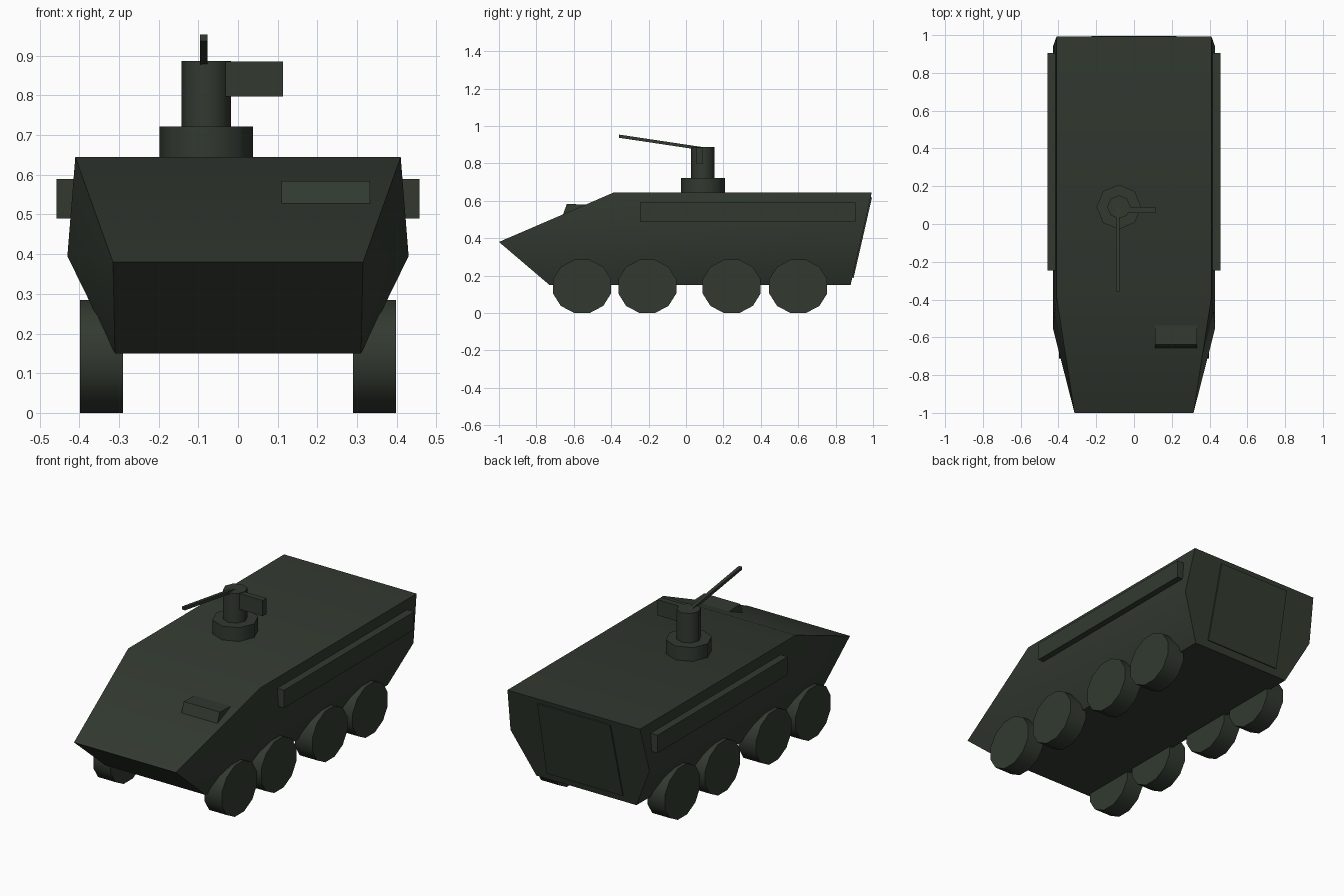
import bpy, bmesh, math
from mathutils import Vector

if "Cube" in bpy.data.objects:
    bpy.data.objects.remove(bpy.data.objects["Cube"])

green = bpy.data.materials.new("dark olive green")
green.diffuse_color = (0.032, 0.042, 0.030, 1)
green.use_nodes = True
green.node_tree.nodes["Principled BSDF"].inputs["Base Color"].default_value = green.diffuse_color


def make(name, verts, faces, smooth=None):
    me = bpy.data.meshes.new(name)
    bm = bmesh.new()
    vs = [bm.verts.new(v) for v in verts]
    for f in faces:
        bm.faces.new([vs[i] for i in f])
    bmesh.ops.recalc_face_normals(bm, faces=bm.faces)
    bm.to_mesh(me)
    bm.free()
    me.materials.append(green)
    ob = bpy.data.objects.new(name, me)
    bpy.context.collection.objects.link(ob)
    if smooth:
        bpy.ops.object.select_all(action='DESELECT')
        bpy.context.view_layer.objects.active = ob
        ob.select_set(True)
        bpy.ops.object.shade_smooth_by_angle(angle=math.radians(smooth))
    return ob


def prism(name, ring, offset, smooth=None):
    """Extrude a closed outline along an offset vector."""
    n = len(ring)
    a = [Vector(p) for p in ring]
    b = [p + Vector(offset) for p in a]
    faces = [range(n), range(n, 2 * n)]
    faces += [(i, (i + 1) % n, n + (i + 1) % n, n + i) for i in range(n)]
    return make(name, a + b, faces, smooth)


def box(name, x0, x1, y0, y1, z0, z1):
    return prism(name, [(x0, y0, z0), (x1, y0, z0), (x1, y1, z0), (x0, y1, z0)],
                 (0, 0, z1 - z0))


# Hull: right-hand points, mirrored to the left
half = [(0.315, -1.0, 0.38),     # 0 nose
        (0.41, -0.385, 0.645),   # 1 roof front
        (0.41, 0.993, 0.645),    # 2 roof back
        (0.43, 0.937, 0.395),    # 3 belt back
        (0.31, 0.88, 0.15),      # 4 floor back
        (0.31, -0.73, 0.15),     # 5 floor front
        (0.43, -0.55, 0.395)]    # 6 belt front
verts = half + [(-x, y, z) for x, y, z in half]
side = [(0, 6, 1), (1, 6, 3, 2), (6, 5, 4, 3), (0, 5, 6)]
faces = side + [tuple(i + 7 for i in f) for f in side]
faces += [(0, 1, 8, 7), (1, 2, 9, 8), (4, 5, 12, 11), (5, 0, 7, 12),
          (2, 3, 4, 11, 10, 9)]
make("hull", verts, faces, 35)

# Rear door plate, lying on the sloped back
def back_y(z):
    return 0.88 + (z - 0.15) * 0.113 / 0.495

prism("rear_door", [(-0.225, back_y(0.62) - 0.002, 0.62), (0.225, back_y(0.62) - 0.002, 0.62),
                    (0.235, back_y(0.19) - 0.002, 0.19), (-0.235, back_y(0.19) - 0.002, 0.19)],
      (0, 0.009, -0.002))

# Wheels and side storage rails on both sides
for s, tag in ((1, "right"), (-1, "left")):
    box("side_rail_" + tag, *sorted((s * 0.40, s * 0.457)), -0.245, 0.905, 0.49, 0.59)
    for k, yc in enumerate((-0.556, -0.207, 0.244, 0.60)):
        c = math.cos(math.radians(15))
        ring = []
        for i in range(12):
            a = math.radians(15 + 30 * i)
            ring.append((s * 0.29, yc + 0.155 / c * math.cos(a),
                         0.1425 + 0.1425 / c * math.sin(a)))
        prism(f"wheel_{tag}_{k + 1}", ring, (s * 0.108, 0, 0), 35)


# Turret ring and gun post, both eight-sided
def post(name, r, z0, z1):
    ring = [(-0.08 + r * math.cos(i * math.pi / 4),
             0.09 + r * math.sin(i * math.pi / 4), z0) for i in range(8)]
    return prism(name, ring, (0, 0, z1 - z0), 46)

post("turret_ring", 0.118, 0.63, 0.722)
post("gun_post", 0.062, 0.70, 0.887)

# Sight box beside the post, and the raised barrel
box("sight_box", -0.06, 0.113, 0.057, 0.09, 0.797, 0.885)
prism("gun_barrel", [(-0.096, 0.09, 0.870), (-0.077, 0.09, 0.870),
                     (-0.077, 0.09, 0.887), (-0.096, 0.09, 0.887)],
      (0, -0.448, 0.067))

# Driver's vision block on the sloped front
prism("vision_block", [(0.11, -0.658, 0.525), (0.11, -0.637, 0.584),
                       (0.11, -0.535, 0.579), (0.11, -0.535, 0.56)], (0.223, 0, 0))
